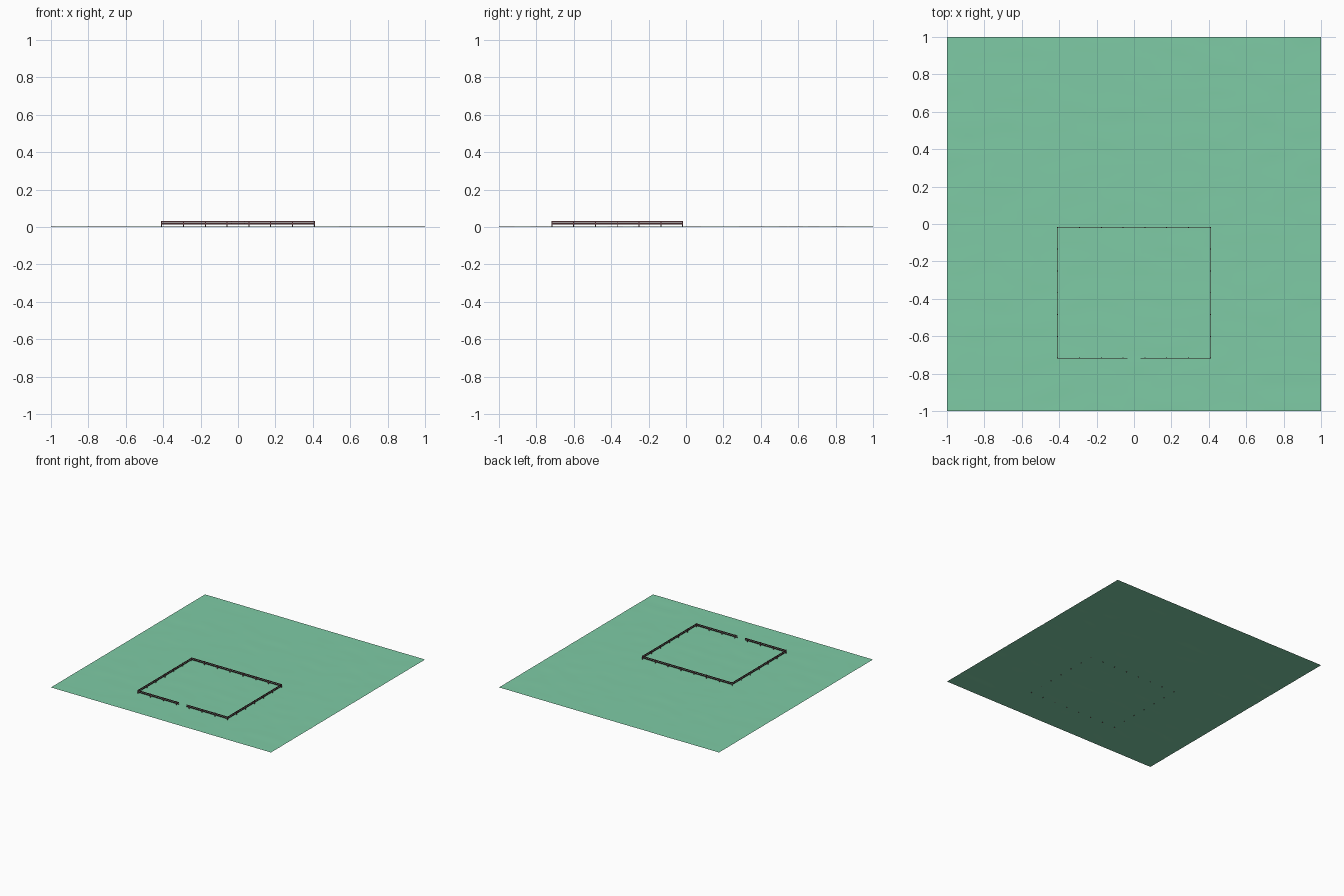
import bpy, bmesh
from mathutils import Matrix, Vector, noise

cube = bpy.data.objects.get("Cube")
if cube:
    bpy.data.objects.remove(cube, do_unlink=True)


def material(name, color):
    m = bpy.data.materials.new(name)
    m.use_nodes = True
    m.diffuse_color = color
    m.node_tree.nodes["Principled BSDF"].inputs["Base Color"].default_value = color
    return m


def finish(name, bm, mat):
    mesh = bpy.data.meshes.new(name)
    bm.to_mesh(mesh)
    bm.free()
    mesh.materials.append(mat)
    obj = bpy.data.objects.new(name, mesh)
    bpy.context.collection.objects.link(obj)
    return obj


def box(bm, low, high):
    low, high = Vector(low), Vector(high)
    place = Matrix.Translation((low + high) / 2) @ Matrix.Diagonal((*(high - low), 1))
    bmesh.ops.create_cube(bm, size=1, matrix=place)


grass = material("grass green", (0.21, 0.60, 0.38, 1))
wood = material("fence wood", (0.16, 0.065, 0.075, 1))

# Gently uneven lawn
GROUND = 0.004
bm = bmesh.new()
bmesh.ops.create_grid(bm, x_segments=60, y_segments=60, size=1)
for v in bm.verts:
    bump = noise.noise(Vector((v.co.x * 5 + v.co.y * 2, v.co.y * 12, 0)))
    v.co.z = GROUND + 0.001 * bump
for f in bm.faces:
    f.smooth = True
finish("lawn", bm, grass)

# Paddock layout
LEFT, RIGHT, FRONT, BACK, GATE = -0.408, 0.408, -0.717, -0.018, 0.035
STEP = (RIGHT - LEFT) / 7
POST, RAIL, TOP = 0.0025, 0.0015, 0.033
RAILS = ((0.014, 0.021), (0.025, 0.032))


def fence_run(name, start, end, post_spots):
    """Two rails between start and end, with posts at the given spots."""
    bm = bmesh.new()
    for low, high in RAILS:
        box(bm, (start[0] - RAIL, start[1] - RAIL, low),
            (end[0] + RAIL, end[1] + RAIL, high))
    for x, y in post_spots:
        box(bm, (x - POST, y - POST, 0), (x + POST, y + POST, TOP))
    finish(name, bm, wood)


columns = [LEFT + STEP * i for i in range(8)]
rows = [FRONT + (BACK - FRONT) * i / 6 for i in range(7)]

# Back and side fences
fence_run("back_fence", (LEFT, BACK), (RIGHT, BACK), [(x, BACK) for x in columns])
for name, x in (("right_fence", LEFT), ("left_fence", RIGHT)):
    fence_run(name, (x, FRONT), (x, BACK), [(x, y) for y in rows[1:-1]])

# Front fence, split by the entrance gap
fence_run("front_right_fence", (LEFT, FRONT), (-GATE, FRONT),
          [(x, FRONT) for x in columns[:4]])
fence_run("front_left_fence", (GATE, FRONT), (RIGHT, FRONT),
          [(x, FRONT) for x in columns[4:]])
